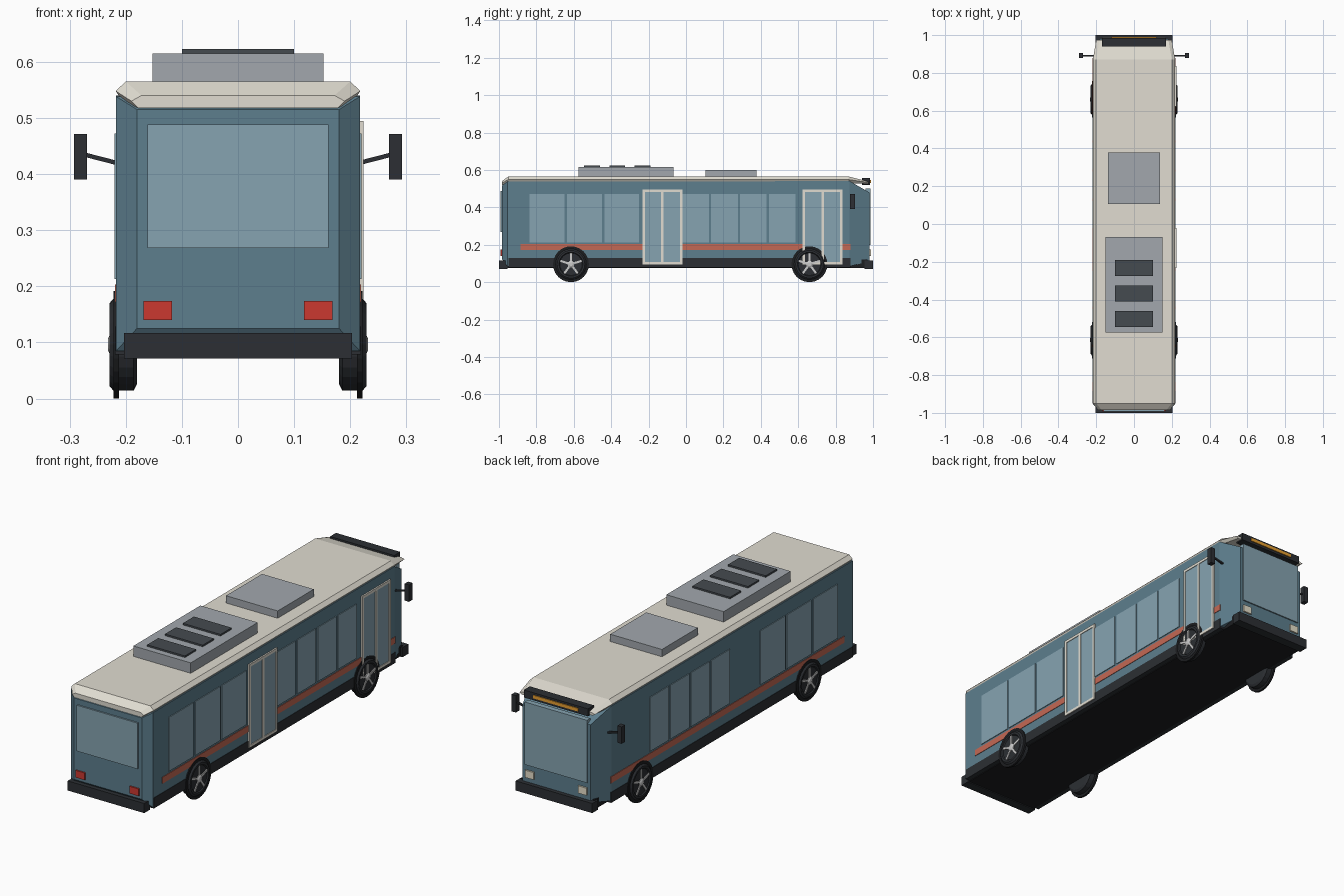
import bpy, bmesh, math
from mathutils import Vector, Matrix

if "Cube" in bpy.data.objects:
    bpy.data.objects.remove(bpy.data.objects["Cube"])

COLORS = {
    "blue": (0.11, 0.21, 0.27), "cream": (0.75, 0.72, 0.64), "glass": (0.24, 0.37, 0.44),
    "dark": (0.025, 0.028, 0.033), "black": (0.012, 0.013, 0.015), "orange": (0.55, 0.14, 0.09),
    "grey": (0.36, 0.39, 0.42), "red": (0.6, 0.04, 0.03), "amber": (0.8, 0.35, 0.03),
    "lamp": (0.8, 0.75, 0.6), "silver": (0.55, 0.56, 0.58), "vent": (0.06, 0.07, 0.08),
}
MATS = {}
for key, c in COLORS.items():
    MATS[key] = bpy.data.materials.new(key)
    MATS[key].diffuse_color = (*c, 1)


def finish(name, bm, mat):
    bmesh.ops.recalc_face_normals(bm, faces=bm.faces)
    me = bpy.data.meshes.new(name)
    bm.to_mesh(me)
    bm.free()
    me.materials.append(MATS[mat])
    ob = bpy.data.objects.new(name, me)
    bpy.context.collection.objects.link(ob)
    return ob


def box(name, x, y, z, mat):
    """Box from (min, max) ranges."""
    bm = bmesh.new()
    bmesh.ops.create_cube(bm, size=1)
    for v in bm.verts:
        v.co = [(a + b) / 2 + c * (b - a) for (a, b), c in zip((x, y, z), v.co)]
    return finish(name, bm, mat)


def pair(name, x, y, z, mat):
    box(name + "_right", x, y, z, mat)
    box(name + "_left", (-x[1], -x[0]), y, z, mat)


def loft(name, rings, mat, closed=False):
    """Skin equal-length rings; cap the ends unless the rings close on themselves."""
    bm = bmesh.new()
    vs = [[bm.verts.new(p) for p in r] for r in rings]
    n = len(vs[0])
    for i in range(len(vs) if closed else len(vs) - 1):
        a, b = vs[i], vs[(i + 1) % len(vs)]
        for k in range(n):
            bm.faces.new((a[k], a[(k + 1) % n], b[(k + 1) % n], b[k]))
    if not closed:
        bm.faces.new(vs[0])
        bm.faces.new(vs[-1])
    return finish(name, bm, mat)


def lathe(name, profile, centre, side, mat, n=24):
    """Spin (offset along x, radius) points around an axle."""
    cx, cy, cz = centre
    rings = [[(cx + side * x, cy + r * math.cos(t), cz + r * math.sin(t))
              for t in [2 * math.pi * k / n for k in range(n)]] for x, r in profile]
    return loft(name, rings, mat)


# Body shell with tapered nose and tail
body = [(-0.985, 0.18, 0.125, 0.515), (-0.955, 0.217, 0.085, 0.538),
        (0.875, 0.217, 0.085, 0.54), (0.98, 0.18, 0.11, 0.48)]
loft("body", [[(-w, y, a), (w, y, a), (w, y, b), (-w, y, b)] for y, w, a, b in body], "blue")

# Roof cap with chamfered edges
roof = [(-0.985, 0.19, 0.54, 0.53, 0.518), (-0.95, 0.218, 0.565, 0.548, 0.53),
        (0.87, 0.218, 0.565, 0.548, 0.53), (0.975, 0.2, 0.538, 0.533, 0.525)]
loft("roof", [[(-w + .018, y, t), (-w, y, m), (-w + .012, y, b),
               (w - .012, y, b), (w, y, m), (w - .018, y, t)] for y, w, t, m, b in roof], "cream")

# Skirt, underside and bumpers
box("skirt", (-0.219, 0.219), (-0.95, 0.88), (0.078, 0.128), "dark")
box("underside", (-0.195, 0.195), (-0.97, 0.97), (0.075, 0.12), "black")
box("rear_bumper", (-0.203, 0.203), (-1, -0.955), (0.071, 0.117), "dark")
box("front_bumper", (-0.203, 0.203), (0.955, 1), (0.071, 0.117), "dark")

# Side stripes and windows
pair("stripe", (0.21, 0.2195), (-0.885, 0.88), (0.172, 0.203), "orange")
windows = [(-0.837, -0.65), (-0.637, -0.449), (-0.437, -0.25),
           (-0.02, 0.122), (0.135, 0.277), (0.289, 0.431), (0.443, 0.586)]
for i, span in enumerate(windows):
    pair(f"side_window_{i + 1}", (0.21, 0.2205), span, (0.213, 0.472), "glass")

# Double doors on the right side only
for name, (a, b) in {"middle_door": (-0.233, -0.02), "front_door": (0.623, 0.837)}.items():
    z0, z1, t, mid = 0.095, 0.495, 0.013, (a + b) / 2
    box(name + "_glass", (0.21, 0.221), (a + t, b - t), (z0 + t, z1 - t), "glass")
    for k, y in enumerate(((a, a + t), (mid - t / 2, mid + t / 2), (b - t, b))):
        box(f"{name}_post_{k + 1}", (0.21, 0.224), y, (z0, z1), "cream")
    box(name + "_sill", (0.21, 0.224), (a, b), (z0, z0 + t), "cream")
    box(name + "_header", (0.21, 0.224), (a, b), (z1 - t, z1), "cream")

# Rear window, tail lights, windshield, headlights
box("rear_window", (-0.161, 0.161), (-0.992, -0.97), (0.268, 0.488), "glass")
pair("tail_light", (0.118, 0.168), (-0.992, -0.97), (0.14, 0.174), "red")
box("windshield", (-0.165, 0.165), (0.96, 0.986), (0.2, 0.5), "glass")
pair("headlight", (0.118, 0.163), (0.96, 0.988), (0.14, 0.175), "lamp")

# Destination display
box("display_housing", (-0.17, 0.17), (0.94, 0.985), (0.52, 0.556), "dark")
box("display_strip", (-0.12, 0.12), (0.975, 0.989), (0.531, 0.546), "amber")

# Roof equipment
box("rear_roof_unit", (-0.152, 0.152), (-0.575, -0.068), (0.555, 0.615), "grey")
box("front_roof_unit", (-0.137, 0.137), (0.105, 0.378), (0.555, 0.6), "grey")
for i in range(3):
    y = -0.233 - 0.135 * i
    box(f"roof_vent_{i + 1}", (-0.1, 0.1), (y - 0.042, y + 0.042), (0.61, 0.623), "vent")

# Mirrors on thin arms
pair("mirror", (0.269, 0.292), (0.878, 0.904), (0.39, 0.471), "dark")
for side, label in ((1, "right"), (-1, "left")):
    s = 0.004
    loft(f"mirror_arm_{label}",
         [[(side * x, 0.89 + dy * s, z + dz * s) for dy, dz in ((-1, -1), (1, -1), (1, 1), (-1, 1))]
          for x, z in ((0.205, 0.417), (0.275, 0.435))], "dark")

# Wheels: arch ring, tyre, rim, five spokes and hub
for axle, y in (("rear", -0.615), ("front", 0.66)):
    for side, label in ((1, "right"), (-1, "left")):
        n, c = f"{axle}_{label}", (0, y, 0.096)
        lathe(f"{n}_arch", [(0.212, 0.096), (0.222, 0.096)], c, side, "black")
        lathe(f"{n}_tyre", [(0.18, 0.07), (0.186, 0.082), (0.222, 0.082), (0.229, 0.074),
                            (0.229, 0.064), (0.224, 0.06)], c, side, "dark")
        lathe(f"{n}_hub", [(0.22, 0.018), (0.228, 0.018), (0.232, 0.01)], c, side, "silver", 12)
        bm = bmesh.new()
        for k in range(5):
            m = (Matrix.Translation(Vector((side * 0.2245, y, 0.096)))
                 @ Matrix.Rotation(math.radians(72 * k + 18), 4, 'X')
                 @ Matrix.Translation((0, 0.036, 0)) @ Matrix.Diagonal((0.007, 0.05, 0.011, 1)))
            bmesh.ops.create_cube(bm, size=1, matrix=m)
        finish(f"{n}_spokes", bm, "silver")

for m in bpy.data.materials:
    if m.users and not m.is_grease_pencil:
        m.use_nodes = True
        m.node_tree.nodes["Principled BSDF"].inputs["Base Color"].default_value = m.diffuse_color
